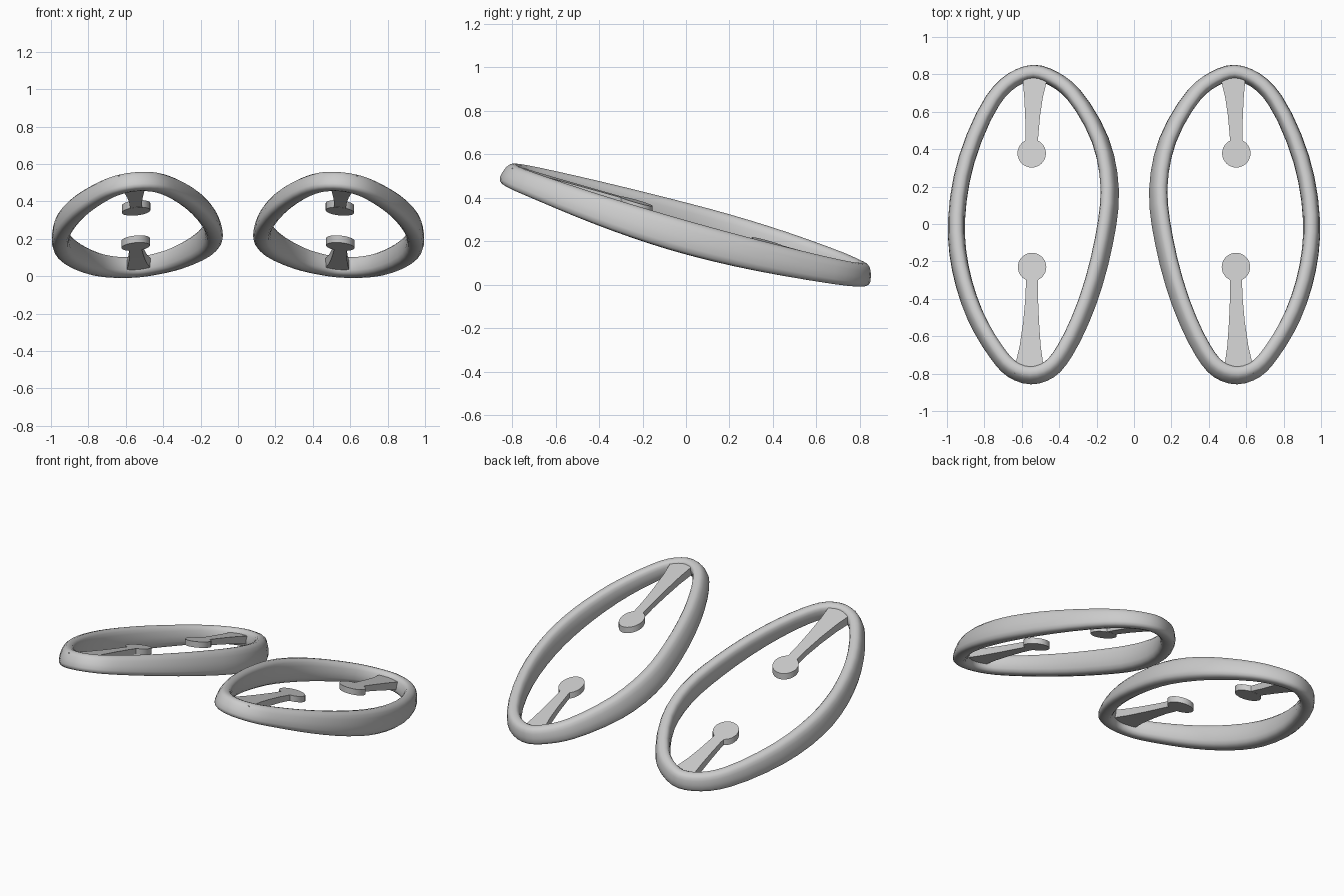
import bpy, bmesh, math
from mathutils import Vector

if "Cube" in bpy.data.objects:
    bpy.data.objects.remove(bpy.data.objects["Cube"])

grey = bpy.data.materials.new("light grey")
grey.diffuse_color = (0.6, 0.6, 0.6, 1)
grey.use_nodes = True
grey.node_tree.nodes["Principled BSDF"].inputs["Base Color"].default_value = grey.diffuse_color
CX = 0.545
NORMAL = Vector((0.09, 0.28, 0.95)).normalized()


def plane_z(x, y):
    """Height of the tilted plane that carries every part."""
    return 0.278 - 0.283 * y - 0.09 * (x - CX)


def finish(name, bm):
    bmesh.ops.recalc_face_normals(bm, faces=bm.faces[:])
    me = bpy.data.meshes.new(name)
    bm.to_mesh(me)
    bm.free()
    me.materials.append(grey)
    ob = bpy.data.objects.new(name, me)
    bpy.context.collection.objects.link(ob)
    bpy.ops.object.select_all(action='DESELECT')
    ob.select_set(True)
    bpy.context.view_layer.objects.active = ob
    bpy.ops.object.shade_smooth_by_angle(angle=math.radians(40))
    # the left half repeats the right half
    mirror = ob.modifiers.new("Mirror", 'MIRROR')
    mirror.use_mirror_merge = False
    return ob


# Oval rim: rounded section swept along a skewed oval
OVAL = [(.535, .812), (.43, .778), (.328, .698), (.183, .45), (.133, .187), (.164, -.09),
        (.254, -.42), (.375, -.68), (.455, -.775), (.553, -.806), (.652, -.772),
        (.735, -.68), (.85, -.48), (.928, -.23), (.949, .03), (.895, .35),
        (.755, .665), (.65, .772)]


def oval_path(steps):
    pts = [Vector(p) for p in OVAL]
    n, out = len(pts), []
    for i in range(n):
        a, b, c, d = (pts[(i + k) % n] for k in (-1, 0, 1, 2))
        # centripetal spacing keeps the uneven points smooth
        k0, k1, k2 = ((q - p).length ** 0.5 for p, q in ((a, b), (b, c), (c, d)))
        m1 = ((b - a) / k0 - (c - a) / (k0 + k1) + (c - b) / k1) * k1
        m2 = ((c - b) / k1 - (d - b) / (k1 + k2) + (d - c) / k2) * k1
        for s in range(steps):
            t = s / steps
            p = ((2 * t ** 3 - 3 * t * t + 1) * b + (t ** 3 - 2 * t * t + t) * m1
                 + (3 * t * t - 2 * t ** 3) * c + (t ** 3 - t * t) * m2)
            side = min(((p.x - CX) / 0.41) ** 2, 1)
            dip = 0.025 if p.x > CX else 0.013
            out.append((Vector((p.x, p.y, plane_z(p.x, p.y) - dip * side)), side))
    return out


def rim(sides=16):
    bm = bmesh.new()
    path = oval_path(3)
    n, rings = len(path), []
    for i, (p, side) in enumerate(path):
        tangent = (path[(i + 1) % n][0] - path[i - 1][0]).normalized()
        outward = tangent.cross(NORMAL).normalized()
        up = outward.cross(tangent).normalized()
        half_h = 0.052 + 0.024 * side
        half_w = 0.041 + 0.004 * side
        ring = []
        for k in range(sides):
            a = 2 * math.pi * k / sides
            ca, sa = math.cos(a), math.sin(a)
            u = math.copysign(abs(ca) ** 0.72, ca)
            v = math.copysign(abs(sa) ** 0.72, sa)
            # the outer wall flares outward at its lower edge
            flare = 0.014 * v * (1 + u) / 2
            ring.append(bm.verts.new(p + outward * (u * half_w - flare) + up * (v * half_h)))
        rings.append(ring)
    for i in range(n):
        r, q = rings[i], rings[(i + 1) % n]
        for k in range(sides):
            m = (k + 1) % sides
            bm.faces.new((r[k], r[m], q[m], q[k]))
    return finish("oval_rim", bm)


# Flared arm: (x centre, y, half width, thickness) stations, top held near plane
def arm(name, stations, lift):
    bm = bmesh.new()
    rows = []
    for x, y, w, t in stations:
        rows.append([bm.verts.new((x + sx * w, y, plane_z(x + sx * w, y) + lift + dz))
                     for sx, dz in ((-1, 0), (1, 0), (1, -t), (-1, -t))])
    for r, q in zip(rows, rows[1:]):
        for k in range(4):
            m = (k + 1) % 4
            bm.faces.new((r[k], r[m], q[m], q[k]))
    bm.faces.new(rows[0])
    bm.faces.new(rows[-1])
    return finish(name, bm)


# Round pad at the arm tip, lying in the tilted plane
def pad(name, x, y, radius, lift, thick=0.038):
    bm = bmesh.new()
    bmesh.ops.create_cone(bm, cap_ends=True, segments=32, radius1=radius,
                          radius2=radius, depth=thick)
    for v in bm.verts:
        px, py = x + v.co.x, y + v.co.y
        v.co = (px, py, plane_z(px, py) + lift - thick / 2 + v.co.z)
    return finish(name, bm)


rim()
arm("back_arm", [(.53, .80, .068, .054), (.53, .77, .065, .052), (.537, .68, .050, .047),
                 (.542, .58, .040, .042), (.545, .48, .034, .038), (.547, .444, .033, .037)], 0.025)
pad("back_pad", .547, .378, .076, 0.025)
arm("front_arm", [(.56, -.80, .080, .054), (.56, -.76, .076, .052), (.555, -.65, .056, .047),
                  (.55, -.52, .042, .042), (.547, -.40, .034, .038), (.545, -.296, .032, .037)], 0.041)
pad("front_pad", .545, -.23, .076, 0.041)
